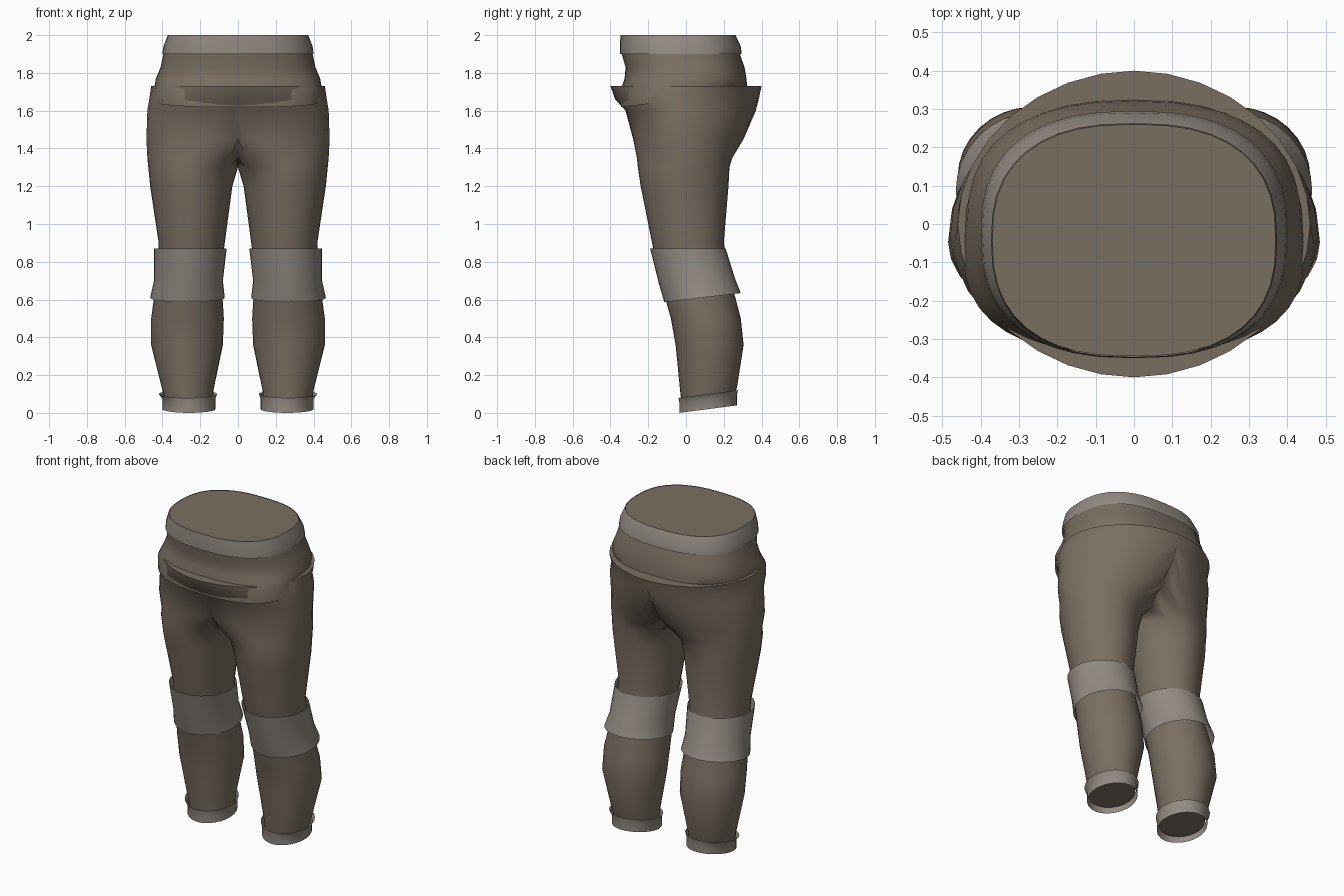
import bpy, bmesh, math

if "Cube" in bpy.data.objects:
    bpy.data.objects.remove(bpy.data.objects["Cube"], do_unlink=True)


def material(name, colour):
    mat = bpy.data.materials.new(name)
    mat.use_nodes = True
    mat.diffuse_color = (*colour, 1)
    shader = mat.node_tree.nodes["Principled BSDF"]
    shader.inputs["Base Color"].default_value = (*colour, 1)
    shader.inputs["Roughness"].default_value = 0.8
    return mat


CLOTH = material("brown cloth", (0.195, 0.158, 0.121))
TRIM = material("pale trim", (0.29, 0.258, 0.225))


def power(value, exponent):
    return math.copysign(abs(value) ** exponent, value)


def rounded_ring(bm, ring, roundness, segments, half):
    """One ring from (z, x min, x max, y min, y max), with an optional tilt."""
    z, left, right, front, back, *tilt = ring
    middle = (front + back) / 2
    # The hips are widest slightly forward of their centre
    if 1.4 < z < 1.72:
        middle -= 0.06
    verts = []
    for i in range(segments):
        angle = math.tau * i / segments
        across = power(math.cos(angle), 2 / roundness)
        along = power(math.sin(angle), 2 / roundness)
        x = (left + right) / 2 + across * (right - left) / 2
        y = along * (back - middle if along > 0 else middle - front)
        if half:
            x = max(x, 0)
        verts.append(bm.verts.new((x, middle + y, z + sum(tilt) * y)))
    return verts


def loft(name, mat, rings, roundness=1.95, segments=32,
         close_bottom=False, close_top=False, mirror=False):
    bm = bmesh.new()
    loops = [rounded_ring(bm, ring, roundness, segments, mirror) for ring in rings]
    for lower, upper in zip(loops, loops[1:]):
        for i in range(segments):
            j = (i + 1) % segments
            bm.faces.new((lower[i], lower[j], upper[j], upper[i]))
    if close_bottom:
        bm.faces.new(loops[0][::-1])
    if close_top:
        bm.faces.new(loops[-1])
    # The legs merge at the centre plane, so drop the wall between them
    if mirror:
        wall = [f for f in bm.faces if all(v.co.x < 0.0001 for v in f.verts)]
        bmesh.ops.delete(bm, geom=wall, context="FACES")
    mesh = bpy.data.meshes.new(name)
    bm.to_mesh(mesh)
    bm.free()
    mesh.materials.append(mat)
    part = bpy.data.objects.new(name, mesh)
    bpy.context.collection.objects.link(part)
    bpy.ops.object.select_all(action="DESELECT")
    part.select_set(True)
    bpy.context.view_layer.objects.active = part
    bpy.ops.object.shade_smooth_by_angle(angle=math.radians(40))
    if mirror:
        modifier = part.modifiers.new("Mirror", "MIRROR")
        modifier.use_clip = True
        modifier.merge_threshold = 0.0005
    return part


def centred(z, half_width, front, back, tilt=0):
    return z, -half_width, half_width, front, back, tilt


# Trousers: ankle to flared, closed hip rim
loft("trousers", CLOTH, [
    (.05, .13, .39, -.02, .25, .13),
    (.12, .13, .4, -.03, .27, .1),
    (.36, .08, .46, -.055, .305),
    (.5, .075, .46, -.08, .29),
    (.75, .09, .425, -.15, .225),
    (.9, .07, .42, -.18, .2),
    (1.2, .03, .465, -.24, .225),
    (1.3, 0, .475, -.255, .23),
    (1.35, -.09, .48, -.26, .245),
    (1.45, -.27, .485, -.28, .305),
    (1.6, -.45, .48, -.32, .37),
    (1.66, -.47, .47, -.375, .385),
    (1.73, -.46, .46, -.4, .4),
], close_bottom=True, close_top=True, mirror=True)

# Shirt: loose hem dropping at the front, closed at the waist
loft("shirt", CLOTH, [
    centred(1.65, .44, -.345, .3, .12),
    centred(1.71, .445, -.345, .325),
    centred(1.77, .435, -.325, .32),
    centred(1.83, .41, -.32, .31),
    centred(1.9, .395, -.34, .285),
    centred(1.998, .37, -.345, .26),
], roundness=2.5, segments=40, close_top=True)

# Waistband
loft("waistband", TRIM, [
    centred(1.9, .4, -.35, .295),
    centred(1.94, .395, -.35, .29),
    centred(2, .372, -.347, .262),
], roundness=2.5, segments=40)

# Knee bands
loft("knee_bands", TRIM, [
    (.61, .07, .465, -.115, .29, .12),
    (.7, .08, .445, -.145, .26, .05),
    (.87, .06, .445, -.19, .21),
], mirror=True)

# Ankle cuffs
loft("ankle_cuffs", TRIM, [
    (.02, .12, .4, -.035, .27, .13),
    (.075, .12, .4, -.035, .27, .13),
    (.1, .11, .42, -.04, .275, .13),
], mirror=True)
